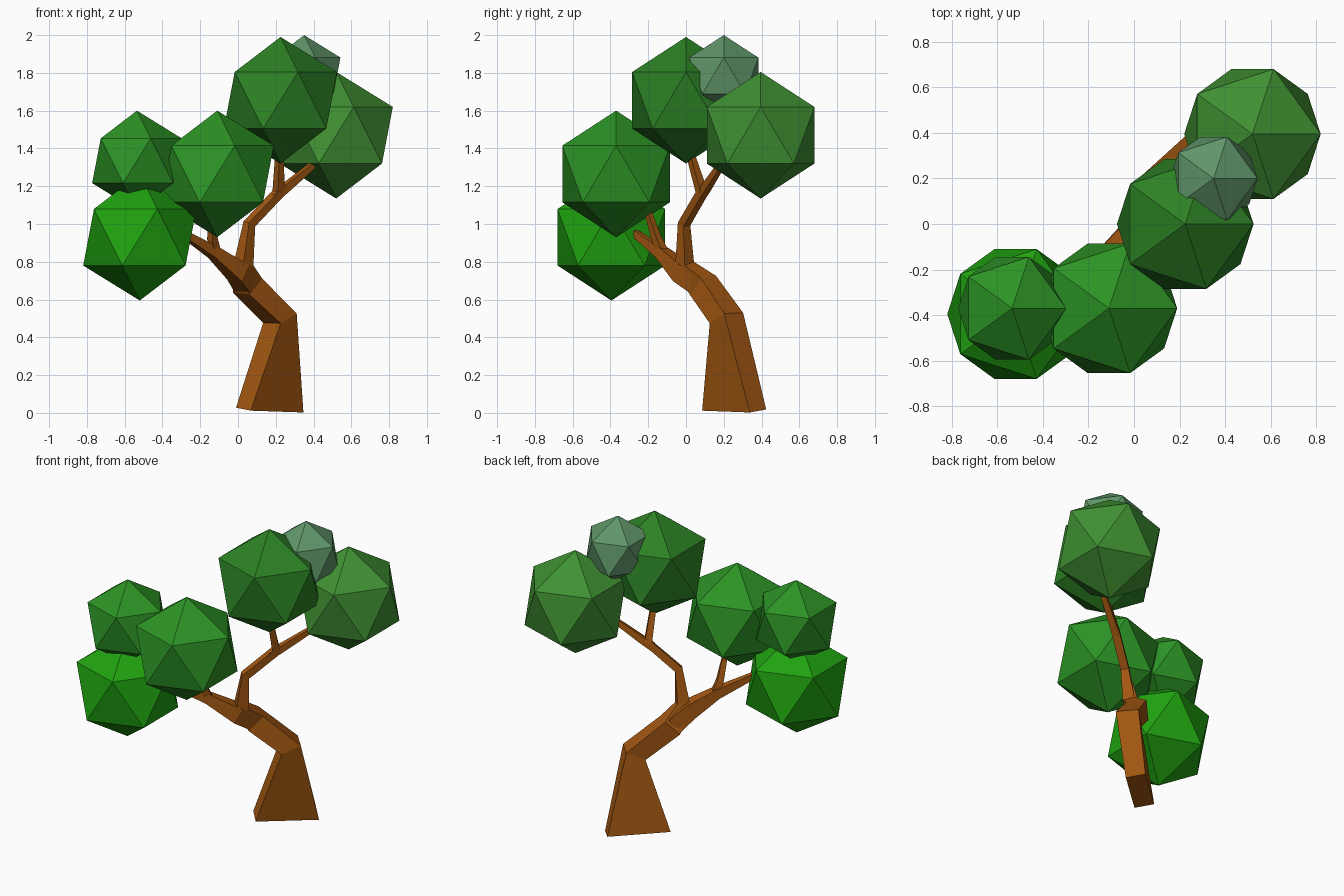
import bpy, bmesh
from mathutils import Vector


def material(name, rgb):
    m = bpy.data.materials.new(name)
    m.diffuse_color = (*rgb, 1)
    return m


# Square-sectioned limb swept through rings of (x, y, z, half width, half depth)
def limb(bm, rings):
    pts = [Vector(r[:3]) for r in rings]
    loops = []
    for i, r in enumerate(rings):
        t = Vector()
        if i:
            t += (pts[i] - pts[i - 1]).normalized()
        if i < len(rings) - 1:
            t += (pts[i + 1] - pts[i]).normalized()
        t.normalize()
        v = Vector((-0.67, 0.74, 0))
        v = (v - t * v.dot(t)).normalized()
        u = t.cross(v)
        loops.append([bm.verts.new(pts[i] + u * r[3] * a + v * r[4] * b)
                      for a, b in ((1, 1), (-1, 1), (-1, -1), (1, -1))])
    for lo, hi in zip(loops, loops[1:]):
        for k in range(4):
            n = (k + 1) % 4
            bm.faces.new((lo[k], lo[n], hi[n], hi[k]))
    bm.faces.new(loops[0][::-1])
    bm.faces.new(loops[-1])


# Trunk and branches
bm = bmesh.new()
limb(bm, [(0.168, 0.255, 0.015, 0.188, 0.059),
          (0.222, 0.214, 0.502, 0.063, 0.068),
          (0.05, 0.09, 0.675, 0.062, 0.06),
          (0.028, -0.008, 0.78, 0.04, 0.036),
          (0.06, -0.01, 1.0, 0.024, 0.024),
          (0.215, 0.085, 1.165, 0.025, 0.024),
          (0.22, 0.02, 1.38, 0.016, 0.016)])
limb(bm, [(0.19, 0.07, 1.14, 0.022, 0.022),
          (0.25, 0.105, 1.19, 0.021, 0.021),
          (0.46, 0.22, 1.365, 0.013, 0.013)])
limb(bm, [(0.05, 0.09, 0.675, 0.055, 0.055),
          (0.0, -0.02, 0.745, 0.05, 0.05),
          (-0.13, -0.13, 0.85, 0.03, 0.03),
          (-0.34, -0.31, 0.98, 0.013, 0.013)])
limb(bm, [(-0.12, -0.12, 0.84, 0.024, 0.024),
          (-0.135, -0.155, 0.92, 0.02, 0.02),
          (-0.14, -0.21, 1.09, 0.013, 0.013)])
bmesh.ops.recalc_face_normals(bm, faces=bm.faces)
mesh = bpy.data.meshes.new("trunk")
bm.to_mesh(mesh)
bm.free()
mesh.materials.append(material("bark", (0.36, 0.095, 0.006)))
bpy.context.collection.objects.link(bpy.data.objects.new("trunk", mesh))

# Foliage clumps: name, centre, radius, colour
clumps = [
    ("leaves_top", (0.225, 0, 1.655), 0.335, (0.025, 0.22, 0.018)),
    ("leaves_right", (0.52, 0.395, 1.47), 0.335, (0.05, 0.28, 0.032)),
    ("leaves_tip", (0.35, 0.2, 1.785), 0.215, (0.115, 0.30, 0.14)),
    ("leaves_middle", (-0.11, -0.37, 1.265), 0.335, (0.025, 0.29, 0.018)),
    ("leaves_left", (-0.535, -0.37, 1.335), 0.265, (0.025, 0.29, 0.018)),
    ("leaves_low", (-0.52, -0.395, 0.93), 0.335, (0.014, 0.36, 0.005)),
]
for name, centre, radius, rgb in clumps:
    bpy.ops.mesh.primitive_ico_sphere_add(subdivisions=1, radius=radius, location=centre)
    ob = bpy.context.object
    ob.name = name
    ob.data.materials.append(material(name, rgb))
